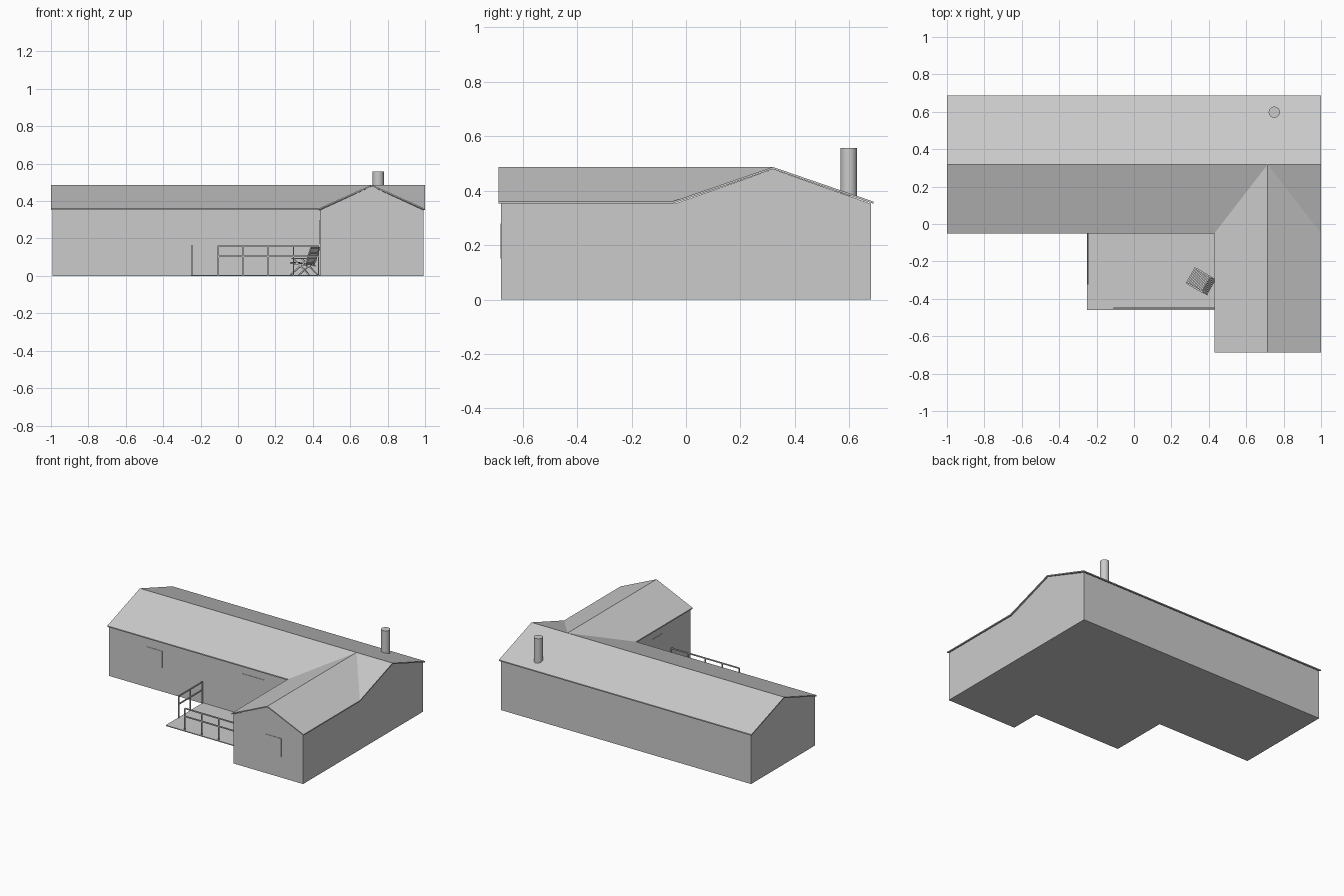
import bpy, bmesh, math
from mathutils import Vector, Matrix

if "Cube" in bpy.data.objects:
    bpy.data.objects.remove(bpy.data.objects["Cube"])

RIDGE, EAVE, THICK = 0.487, 0.36, 0.008
XR, YR = 0.715, 0.319           # ridge lines of wing and main block
X0, X1, Y0, Y1 = 0.43, 1.0, -0.688, 0.688
YE = 2 * YR - Y1                # front eave of main block


def finish(name, bm):
    bmesh.ops.recalc_face_normals(bm, faces=bm.faces)
    me = bpy.data.meshes.new(name)
    bm.to_mesh(me)
    bm.free()
    ob = bpy.data.objects.new(name, me)
    bpy.context.collection.objects.link(ob)
    return ob


def add_box(bm, lo, hi):
    lo, hi = Vector(lo), Vector(hi)
    m = Matrix.Translation((lo + hi) / 2) @ Matrix.Diagonal((*(hi - lo), 1))
    bmesh.ops.create_cube(bm, size=1, matrix=m)


def add_bar(bm, a, b, w, h):
    """Rectangular bar from a to b: w across (local y), h thick."""
    a, b = Vector(a), Vector(b)
    d = (b - a).normalized()
    side = Vector((0, 1, 0)) if abs(d.y) < 0.9 else Vector((1, 0, 0))
    up = d.cross(side).normalized()
    side = up.cross(d)
    m = Matrix((d, side, up)).transposed().to_4x4()
    m = Matrix.Translation((a + b) / 2) @ m @ Matrix.Diagonal(((b - a).length, w, h, 1))
    bmesh.ops.create_cube(bm, size=1, matrix=m)


def z_main(x, y):
    return RIDGE - (RIDGE - EAVE) * abs(y - YR) / (Y1 - YR)


def z_wing(x, y):
    return RIDGE - (RIDGE - EAVE) * abs(x - XR) / (X1 - XR)


def roof(name, polys, zf):
    bm = bmesh.new()
    for pts in polys:
        top = [bm.verts.new((x, y, zf(x, y))) for x, y in pts]
        low = [bm.verts.new((x, y, zf(x, y) - THICK)) for x, y in pts]
        bm.faces.new(top)
        bm.faces.new(low[::-1])
        for i in range(len(pts)):
            j = (i + 1) % len(pts)
            bm.faces.new((top[i], low[i], low[j], top[j]))
    return finish(name, bm)


# Roof slopes, cut along the valleys
roof("main_roof", [
    [(-1, YR), (1, YR), (1, Y1), (-1, Y1)],
    [(-1, YE), (X0, YE), (XR, YR), (-1, YR)],
    [(XR, YR), (X1, YE), (X1, YR)]], z_main)
roof("wing_roof", [
    [(X0, Y0), (XR, Y0), (XR, YR), (X0, YE)],
    [(XR, Y0), (X1, Y0), (X1, YE), (XR, YR)]], z_wing)

# L-shaped walls with floor and gables
G = 0.009
H = EAVE - THICK
xl, xr, xw = -1 + G, 1 - G, X0 + G
yb, yf, yw = Y1 - G, YE + G, Y0 + G
outline = [(xl, yf), (xw, yf), (xw, yw), (xr, yw), (xr, yb), (xl, yb)]
bm = bmesh.new()
base = [bm.verts.new((x, y, 0)) for x, y in outline]
top = [bm.verts.new((x, y, H)) for x, y in outline]
bm.faces.new(base)
for i in range(6):
    j = (i + 1) % 6
    bm.faces.new((base[i], base[j], top[j], top[i]))
for tri in ([(xl, yf, H), (xl, yb, H), (xl, YR, RIDGE - THICK)],
            [(xr, yf, H), (xr, yb, H), (xr, YR, RIDGE - THICK)],
            [(xw, yw, H), (xr, yw, H), (XR, yw, RIDGE - THICK)]):
    bm.faces.new([bm.verts.new(p) for p in tri])
finish("walls", bm)

# Windows and door as thin panels
P = 0.003
for name, lo, hi in (
        ("main_window", (-0.69, yf - P, 0.17), (-0.57, yf, 0.29)),
        ("front_door", (0.06, yf - P, 0.005), (0.24, yf, 0.30)),
        ("wing_window", (0.70, yw - P, 0.15), (0.82, yw, 0.28)),
        ("side_window", (xw - P, -0.36, 0.17), (xw, -0.24, 0.30))):
    bm = bmesh.new()
    add_box(bm, lo, hi)
    finish(name, bm)

# Chimney
bpy.ops.mesh.primitive_cylinder_add(vertices=32, radius=0.03, depth=0.177,
                                    location=(0.75, 0.598, 0.4685))
bpy.context.object.name = "chimney"
bpy.ops.object.shade_smooth_by_angle()

# Deck
bm = bmesh.new()
add_box(bm, (-0.25, -0.46, 0), (xw, yf, 0.006))
finish("deck", bm)


# Railings
def railing(name, a, b, spans):
    a, b = Vector(a), Vector(b)
    bm = bmesh.new()
    for i in range(spans + 1):
        p = a.lerp(b, i / spans)
        add_bar(bm, p, p + Vector((0, 0, 0.158)), 0.007, 0.007)
    for z in (0.10, 0.157):
        off = Vector((0, 0, z))
        add_bar(bm, a + off, b + off, 0.007, 0.008)
    finish(name, bm)


railing("front_railing", (-0.105, -0.45, 0.004), (0.43, -0.45, 0.004), 4)
railing("side_railing", (-0.246, -0.32, 0.004), (-0.246, -0.053, 0.004), 2)

# Slatted deck chair (local x runs from front to back)
bm = bmesh.new()
W = 0.045
for s in (-1, 1):
    y = s * W
    add_bar(bm, (-0.06, y, 0.006), (0.045, y, 0.085), 0.006, 0.007)
    add_bar(bm, (0.055, y, 0.006), (-0.04, y, 0.09), 0.006, 0.007)
    add_bar(bm, (-0.06, y, 0.068), (0.04, y, 0.055), 0.006, 0.007)
    add_bar(bm, (0.03, y, 0.055), (0.068, y, 0.153), 0.006, 0.007)
    add_bar(bm, (-0.05, y, 0.093), (0.048, y, 0.093), 0.010, 0.005)
for i in range(7):
    t = i / 6
    x, z = -0.058 + 0.088 * t, 0.071 - 0.011 * t
    add_bar(bm, (x, -W, z), (x, W, z), 0.009, 0.004)
    x, z = 0.034 + 0.032 * t, 0.068 + 0.082 * t
    add_bar(bm, (x, -W, z), (x, W, z), 0.004, 0.010)
chair = finish("deck_chair", bm)
chair.location = (0.355, -0.305, 0)
chair.rotation_euler = (0, 0, math.radians(-30))
